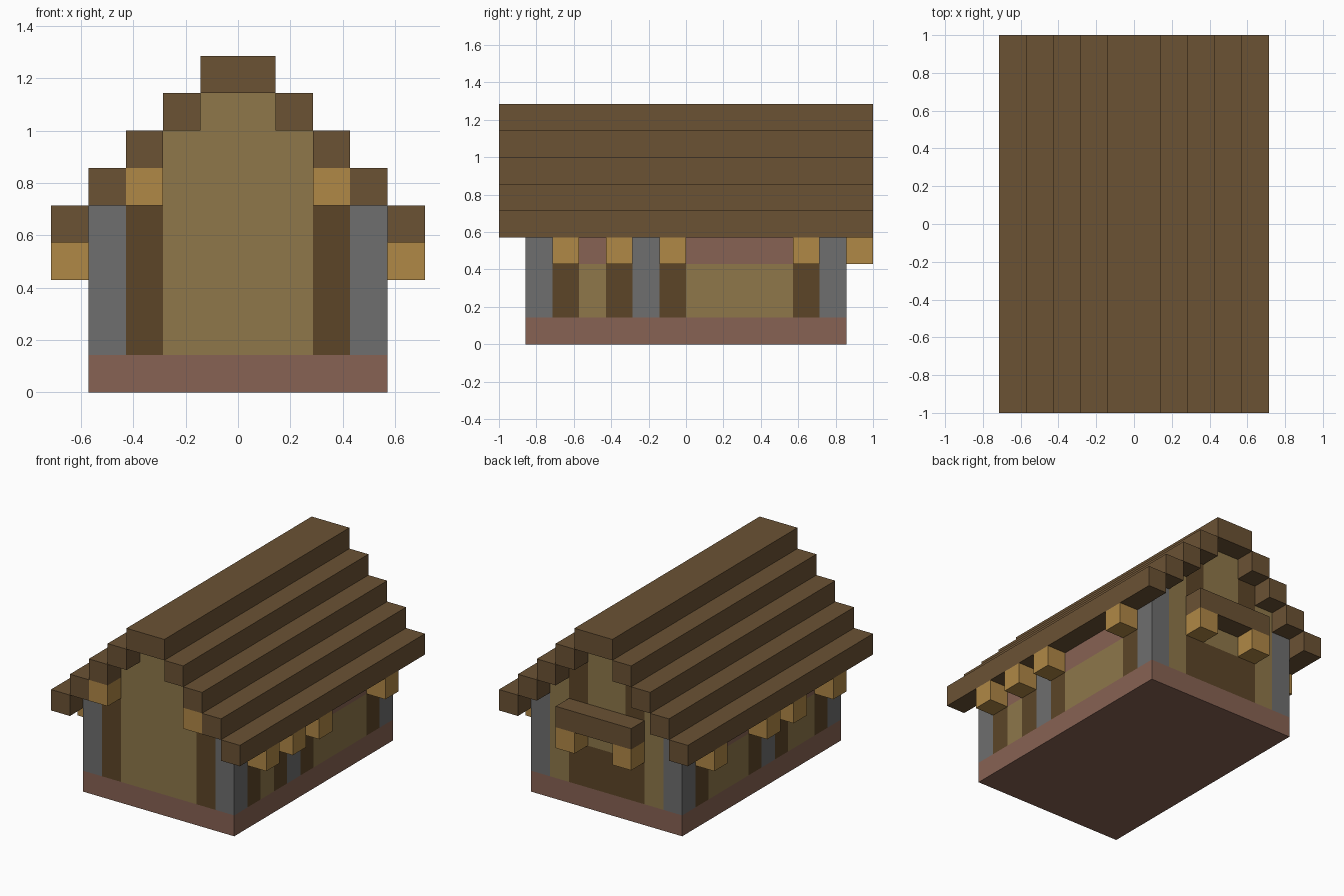
import bpy
import bmesh

U = 1 / 7  # one building block

cube = bpy.data.objects.get("Cube")
if cube:
    bpy.data.objects.remove(cube, do_unlink=True)


def make_material(name, rgb):
    linear = [((c / 255 + 0.055) / 1.055) ** 2.4 for c in rgb] + [1.0]
    mat = bpy.data.materials.new(name)
    mat.use_nodes = True
    mat.diffuse_color = linear
    mat.node_tree.nodes["Principled BSDF"].inputs["Base Color"].default_value = linear
    return mat


roof_wood = make_material("roof_wood", (107, 82, 52))
post_wood = make_material("post_wood", (92, 69, 39))
plaster = make_material("tan_plaster", (142, 119, 74))
bracket_wood = make_material("light_bracket_wood", (176, 136, 70))
stone = make_material("grey_stone", (110, 110, 110))
brick = make_material("red_brick", (135, 98, 83))


def box(name, mat, x, y, z):
    """Box from (low, high) ranges given in blocks."""
    bm = bmesh.new()
    bmesh.ops.create_cube(bm, size=1)
    for v in bm.verts:
        for axis, (low, high) in enumerate((x, y, z)):
            v.co[axis] = (high if v.co[axis] > 0 else low) * U
    mesh = bpy.data.meshes.new(name)
    bm.to_mesh(mesh)
    bm.free()
    mesh.materials.append(mat)
    obj = bpy.data.objects.new(name, mesh)
    bpy.context.collection.objects.link(obj)
    return obj


def pair(name, mat, x, y, z):
    """Box on the left and its mirror on the right."""
    box(name + "_left", mat, x, y, z)
    box(name + "_right", mat, (-x[1], -x[0]), y, z)


# Foundation
box("foundation", brick, (-4, 4), (-6, 6), (0, 1))

# Stepped roof and ridge
for step in range(4):
    pair("roof_step_%d" % (step + 1), roof_wood,
         (4 - step, 5 - step), (-7, 7), (4 + step, 5 + step))
box("roof_ridge", roof_wood, (-1, 1), (-7, 7), (8, 9))

# Stone corner piers
pair("front_corner_pier", stone, (3, 4), (-6, -5), (1, 5))
pair("back_corner_pier", stone, (3, 4), (5, 6), (1, 5))

# Front gable
front = (-6, -5)
pair("front_post", post_wood, (2, 3), front, (1, 5))
box("front_panel", plaster, (-2, 2), front, (1, 7))
box("front_gable_peak", plaster, (-1, 1), front, (7, 8))
pair("front_gable_shoulder", plaster, (2, 3), front, (5, 6))
pair("front_bracket", bracket_wood, (2, 3), (-7, -6), (5, 6))

# Back gable with a beam on two brackets
back = (5, 6)
pair("back_side_panel", plaster, (2, 3), back, (1, 6))
box("back_lower_panel", post_wood, (-2, 2), back, (1, 3))
pair("back_post", post_wood, (1, 2), back, (3, 7))
box("back_upper_panel", plaster, (-1, 1), back, (3, 8))
box("back_beam", roof_wood, (-2, 2), (6, 7), (4, 5))
pair("back_bracket", bracket_wood, (1, 2), (6, 7), (3, 4))

# Side walls: posts with brackets, a middle pier, and panels under brick
pair("wall_top", brick, (3, 4), (-5, 5), (4, 5))
sides = (("left", 1, (-5, -3, -1, 4)), ("right", -1, (-5, -2, 0, 4)))
for side, sign, posts in sides:
    wall = sorted((3 * sign, 4 * sign))
    outer = sorted((4 * sign, 5 * sign))
    for i, y in enumerate(posts):
        label = "%s_%d" % (side, i + 1)
        box("side_post_" + label, post_wood, wall, (y, y + 1), (1, 4))
        box("side_bracket_" + label, bracket_wood, outer, (y, y + 1), (3, 4))
    box("middle_pier_" + side, stone, wall, (posts[1] + 1, posts[2]), (1, 4))
    for part, a, b in (("front", 0, 1), ("back", 2, 3)):
        span = (posts[a] + 1, posts[b])
        label = "%s_%s" % (part, side)
        box("side_panel_" + label, plaster, wall, span, (1, 3))
        box("side_brick_" + label, brick, wall, span, (3, 4))
